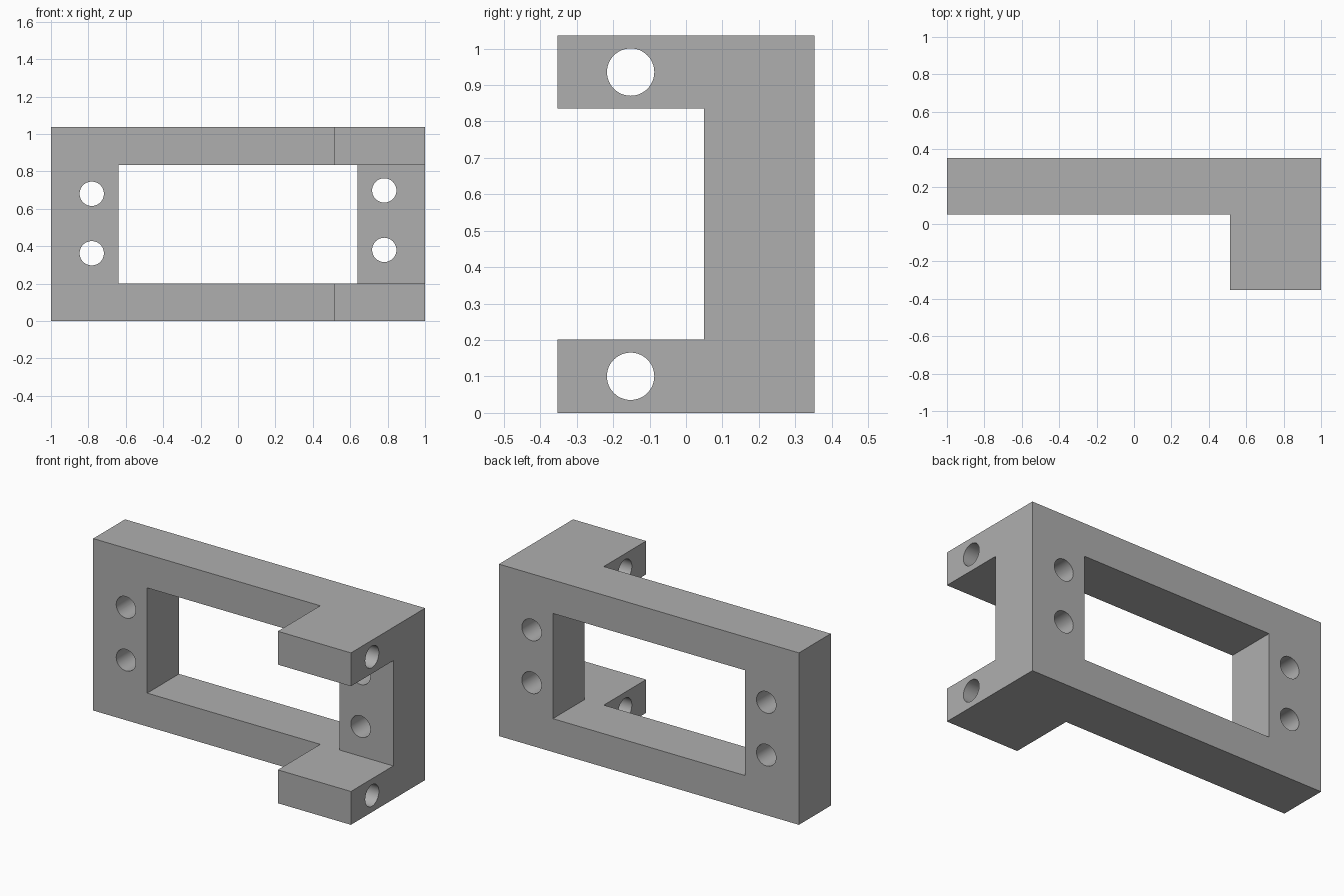
import bpy, bmesh
from math import pi

cube = bpy.data.objects.get("Cube")
if cube:
    bpy.data.objects.remove(cube, do_unlink=True)

HEIGHT, BACK, FRONT, PLATE_FRONT = 1.036, 0.353, -0.353, 0.05
TAB_X, RAIL, WINDOW_X = 0.513, 0.201, 0.64
HOLE_R = 0.065

grey = bpy.data.materials.new("plain grey")
grey.use_nodes = True
colour = (0.43, 0.43, 0.43, 1)
grey.diffuse_color = colour
grey.node_tree.nodes["Principled BSDF"].inputs["Base Color"].default_value = colour


def box_cutter(name, low, high):
    centre = [(a + b) / 2 for a, b in zip(low, high)]
    bpy.ops.mesh.primitive_cube_add(size=1, location=centre)
    cutter = bpy.context.object
    cutter.name = name
    cutter.scale = [b - a for a, b in zip(low, high)]
    return cutter


def hole_cutter(name, location, rotation, depth):
    bpy.ops.mesh.primitive_cylinder_add(vertices=48, radius=HOLE_R, depth=depth,
                                        location=location, rotation=rotation)
    cutter = bpy.context.object
    cutter.name = name
    return cutter


def cut(target, cutter):
    cutter.hide_render = True
    cutter.data.materials.append(grey)
    mod = target.modifiers.new(cutter.name, 'BOOLEAN')
    mod.operation, mod.solver, mod.object = 'DIFFERENCE', 'EXACT', cutter
    bpy.context.view_layer.objects.active = target
    bpy.ops.object.modifier_apply(modifier=mod.name)
    bpy.data.objects.remove(cutter, do_unlink=True)


# L-shaped bracket body, extruded upwards
outline = [(-1, BACK), (-1, PLATE_FRONT), (TAB_X, PLATE_FRONT),
           (TAB_X, FRONT), (1, FRONT), (1, BACK)]
bm = bmesh.new()
base = bm.faces.new([bm.verts.new((x, y, 0)) for x, y in outline])
top = bmesh.ops.extrude_face_region(bm, geom=[base])["geom"]
bmesh.ops.translate(bm, vec=(0, 0, HEIGHT),
                    verts=[v for v in top if isinstance(v, bmesh.types.BMVert)])
bmesh.ops.recalc_face_normals(bm, faces=bm.faces)
mesh = bpy.data.meshes.new("mounting_bracket")
bm.to_mesh(mesh)
bm.free()
bracket = bpy.data.objects.new("mounting_bracket", mesh)
bpy.context.collection.objects.link(bracket)
mesh.materials.append(grey)

# Gap between the two front tabs, then the window through the plate
cut(bracket, box_cutter("tab_gap", (0.3, -1, RAIL), (1.2, PLATE_FRONT, HEIGHT - RAIL)))
cut(bracket, box_cutter("window", (-WINDOW_X, -1, RAIL), (WINDOW_X, 1, HEIGHT - RAIL)))

# Screw holes through the plate, two at each end
for x, z_low in ((-0.782, 0.362), (0.782, 0.38)):
    for z in (z_low, z_low + 0.318):
        cut(bracket, hole_cutter("screw_hole", (x, 0.2, z), (pi / 2, 0, 0), 1))

# Pivot holes through the tabs
for z in (RAIL / 2, HEIGHT - RAIL / 2):
    cut(bracket, hole_cutter("pivot_hole", (0.75, -0.152, z), (0, pi / 2, 0), 1))

# Smooth hole walls, sharp edges
bpy.ops.object.select_all(action='DESELECT')
bracket.select_set(True)
bpy.context.view_layer.objects.active = bracket
bpy.ops.object.shade_smooth_by_angle(angle=pi / 6)
